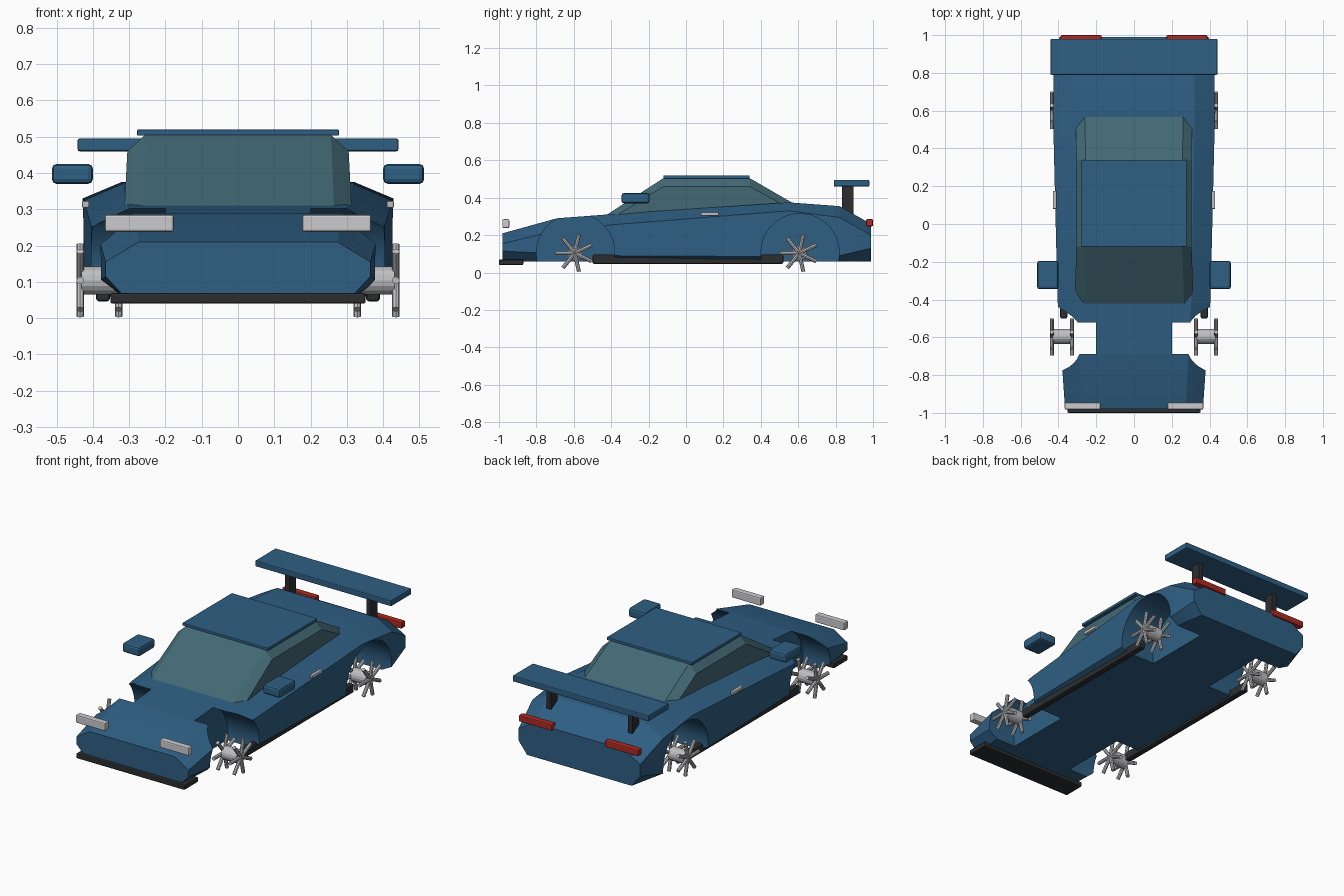
import bpy, bmesh, math
from mathutils import Matrix

if "Cube" in bpy.data.objects:
    bpy.data.objects.remove(bpy.data.objects["Cube"])


def mat(name, rgb):
    m = bpy.data.materials.new(name)
    m.diffuse_color = (*rgb, 1)
    m.use_nodes = True
    m.node_tree.nodes["Principled BSDF"].inputs["Base Color"].default_value = m.diffuse_color
    return m


BLUE = mat("body_blue", (0.028, 0.115, 0.23))
GLASS = mat("tinted_glass", (0.055, 0.14, 0.175))
BLACK = mat("black_trim", (0.025, 0.027, 0.03))
SILVER = mat("silver", (0.52, 0.52, 0.54))
LAMP = mat("lamp_white", (0.6, 0.6, 0.62))
RED = mat("lamp_red", (0.42, 0.022, 0.015))


def finish(bm, name, material):
    bmesh.ops.recalc_face_normals(bm, faces=bm.faces)
    me = bpy.data.meshes.new(name)
    bm.to_mesh(me)
    bm.free()
    me.materials.append(material)
    ob = bpy.data.objects.new(name, me)
    bpy.context.collection.objects.link(ob)
    return ob


def box(name, x, y, z, material, bevel=0.0):
    """Box given by (min, max) ranges, with optional rounded edges."""
    bm = bmesh.new()
    bmesh.ops.create_cube(bm, size=1)
    for v in bm.verts:
        v.co = [(r[0] + r[1]) / 2 + c * (r[1] - r[0]) for r, c in zip((x, y, z), v.co)]
    if bevel:
        bmesh.ops.bevel(bm, geom=bm.edges[:], offset=bevel, segments=2,
                        profile=0.5, affect='EDGES')
    return finish(bm, name, material)


def loft(name, sections, material):
    """Skin a row of (y, half profile) sections, mirrored across x."""
    bm = bmesh.new()
    rings = []
    for y, half in sections:
        pts = half + [(-px, pz) for px, pz in reversed(half)]
        rings.append([bm.verts.new((px, y, pz)) for px, pz in pts])
    for a, b in zip(rings, rings[1:]):
        for i in range(len(a)):
            j = (i + 1) % len(a)
            bm.faces.new((a[i], a[j], b[j], b[i]))
    bm.faces.new(rings[0])
    bm.faces.new(rings[-1])
    return finish(bm, name, material)


# Body shell: y, half width, top, shoulder, lower crease
stations = [(-0.98, 0.365, 0.21, 0.155, 0.115),
            (-0.69, 0.385, 0.29, 0.225, 0.10),
            (-0.40, 0.405, 0.312, 0.255, 0.09),
            (0.55, 0.428, 0.375, 0.33, 0.085),
            (0.82, 0.425, 0.355, 0.295, 0.09),
            (0.99, 0.395, 0.26, 0.20, 0.13)]
body = loft("body", [(y, [(w * 0.86, 0.06), (w, low), (w, sh), (w * 0.75, top)])
                     for y, w, top, sh, low in stations], BLUE)

# Wheel arches cut out of the body
WHEEL_Y = (-0.595, 0.605)
for side in (-1, 1):
    for wy in WHEEL_Y:
        bm = bmesh.new()
        bmesh.ops.create_cone(bm, cap_ends=True, segments=48, radius1=0.209, radius2=0.209,
                              depth=0.4, matrix=Matrix.Translation((side * 0.4, wy + 0.005, 0.106))
                              @ Matrix.Rotation(math.pi / 2, 4, 'Y'))
        cutter = finish(bm, "arch_cutter", BLUE)
        cutter.hide_render = True
        mod = body.modifiers.new("arch", 'BOOLEAN')
        mod.object = cutter
        mod.solver = 'EXACT'
        bpy.context.view_layer.objects.active = body
        bpy.ops.object.modifier_apply(modifier=mod.name)
        bpy.data.objects.remove(cutter)
bpy.ops.object.select_all(action='DESELECT')
body.select_set(True)
bpy.context.view_layer.objects.active = body
bpy.ops.object.shade_smooth_by_angle(angle=math.radians(20))

# Glass cabin: y, half width, base, side edge, top
cabin = [(-0.43, 0.315, 0.25, 0.27, 0.305), (-0.12, 0.305, 0.28, 0.46, 0.505),
         (0.34, 0.305, 0.30, 0.46, 0.505), (0.57, 0.31, 0.31, 0.335, 0.372)]
loft("cabin_glass", [(y, [(w, base), (w, edge), (w * 0.84, top)])
                     for y, w, base, edge, top in cabin], GLASS)
box("roof_panel", (-0.278, 0.278), (-0.12, 0.34), (0.503, 0.52), BLUE, 0.003)

# Rear wing and front splitter
box("wing", (-0.442, 0.442), (0.79, 0.98), (0.46, 0.495), BLUE, 0.005)
box("splitter", (-0.352, 0.352), (-1.0, -0.87), (0.04, 0.07), BLACK, 0.006)


def wheel(name, cx, cy, cz=0.104):
    """Hub with a seven-spoke star at each end."""
    bm = bmesh.new()
    place = Matrix.Translation((cx, cy, cz))
    bmesh.ops.create_cone(bm, cap_ends=True, segments=16, radius1=0.039, radius2=0.039,
                          depth=0.10, matrix=place @ Matrix.Rotation(math.pi / 2, 4, 'Y'))
    for end in (-0.053, 0.053):
        for k in range(7):
            turn = Matrix.Rotation(math.pi / 2 + k * math.tau / 7, 4, 'X')
            bmesh.ops.create_cone(bm, cap_ends=True, segments=8, radius1=0.0105, radius2=0.0105,
                                  depth=0.1, matrix=place @ Matrix.Translation((end, 0, 0))
                                  @ turn @ Matrix.Translation((0, 0, 0.052)))
    return finish(bm, name, SILVER)


# Paired parts on both sides
for side, tag in ((-1, "left"), (1, "right")):
    def pair(name, x, *rest):
        box(f"{name}_{tag}", tuple(sorted((side * x[0], side * x[1]))), *rest)

    pair("wing_support", (0.25, 0.28), (0.835, 0.895), (0.30, 0.47), BLACK)
    pair("side_skirt", (0.353, 0.391), (-0.50, 0.52), (0.046, 0.096), BLACK, 0.008)
    pair("headlight", (0.177, 0.367), (-0.982, -0.945), (0.238, 0.285), LAMP, 0.006)
    pair("taillight", (0.172, 0.388), (0.963, 1.0), (0.247, 0.285), RED, 0.006)
    pair("mirror", (0.40, 0.513), (-0.345, -0.195), (0.37, 0.425), BLUE, 0.013)
    pair("door_handle", (0.41, 0.43), (0.08, 0.175), (0.304, 0.323), SILVER, 0.004)
    for wy, end in zip(WHEEL_Y, ("front", "rear")):
        wheel(f"wheel_{end}_{tag}", side * 0.382, wy)
